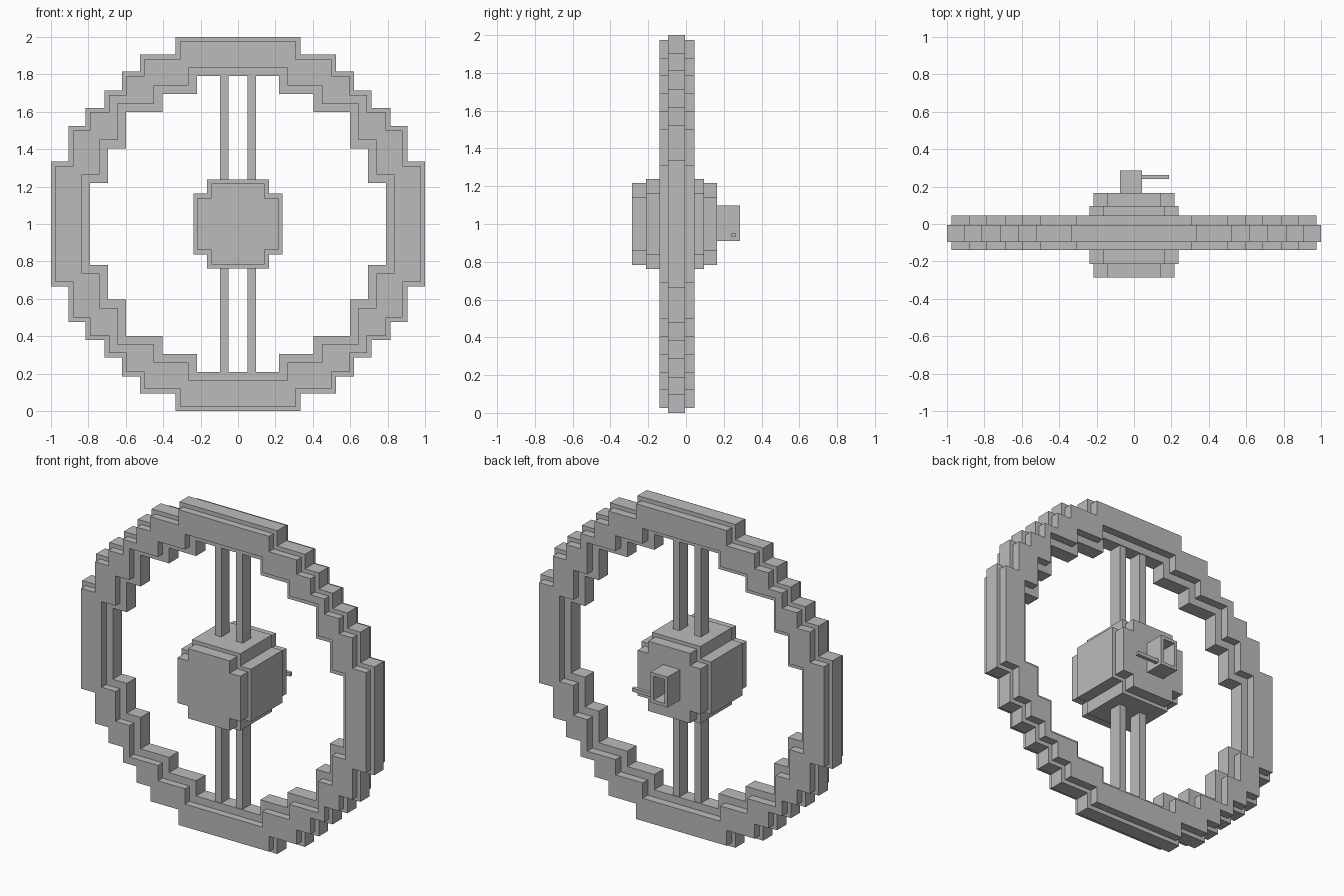
import bpy
import bmesh

cube = bpy.data.objects.get("Cube")
if cube:
    bpy.data.objects.remove(cube, do_unlink=True)

# One flat grey for everything
grey = bpy.data.materials.new("plain grey")
grey.use_nodes = True
colour = (0.5, 0.5, 0.5, 1)
grey.diffuse_color = colour
grey.node_tree.nodes["Principled BSDF"].inputs["Base Color"].default_value = colour

CENTRE_Z = 1.0


def stepped_loop(quadrant, offset=0.0):
    """Mirror a quarter outline (top to side) into a full closed loop."""
    q = [(x + offset, z + offset) for x, z in quadrant]
    return (q + [(x, -z) for x, z in reversed(q)]
            + [(-x, -z) for x, z in q] + [(-x, z) for x, z in reversed(q)])


def rect(x0, x1, z0, z1):
    return [(x0, z0), (x1, z0), (x1, z1), (x0, z1)]


def extrude(name, loops, y0, y1):
    """Fill flat loops (the second one is a hole) and extrude them along y."""
    bm = bmesh.new()
    edges = []
    for loop in loops:
        vs = [bm.verts.new((x, y0, CENTRE_Z + z)) for x, z in loop]
        edges += [bm.edges.new((a, b)) for a, b in zip(vs, vs[1:] + vs[:1])]
    if len(loops) == 1:
        bm.faces.new(vs)
    else:
        bmesh.ops.triangle_fill(bm, edges=edges, use_beauty=True, normal=(0, -1, 0))
    new = bmesh.ops.extrude_face_region(bm, geom=bm.faces[:], use_keep_orig=True)["geom"]
    bmesh.ops.translate(bm, verts=[v for v in new if isinstance(v, bmesh.types.BMVert)],
                        vec=(0, y1 - y0, 0))
    bmesh.ops.recalc_face_normals(bm, faces=bm.faces[:])
    mesh = bpy.data.meshes.new(name)
    bm.to_mesh(mesh)
    bm.free()
    mesh.materials.append(grey)
    obj = bpy.data.objects.new(name, mesh)
    bpy.context.collection.objects.link(obj)
    return obj


# Wheel rim: a wide core band and a narrower, deeper band through it
outer = [(0.335, 1.0), (0.335, 0.905), (0.525, 0.905), (0.525, 0.815), (0.62, 0.815),
         (0.62, 0.715), (0.715, 0.715), (0.715, 0.62), (0.815, 0.62), (0.815, 0.525),
         (0.905, 0.525), (0.905, 0.335), (1.0, 0.335)]
inner = [(0.22, 0.79), (0.22, 0.695), (0.405, 0.695), (0.405, 0.6), (0.6, 0.6),
         (0.6, 0.405), (0.695, 0.405), (0.695, 0.22), (0.79, 0.22)]
extrude("rim_core", [stepped_loop(outer), stepped_loop(inner)], -0.095, -0.005)
extrude("rim_sides", [stepped_loop(outer, -0.025), stepped_loop(inner, 0.045)], -0.14, 0.045)

# Hub: two nested notched blocks
hub = [(0.165, 0.238), (0.165, 0.162), (0.238, 0.162)]
extrude("hub_core", [stepped_loop(hub)], -0.213, 0.095)
extrude("hub_caps", [stepped_loop(hub, -0.022)], -0.285, 0.165)

# Two spokes above and two below the hub
for side, sx in (("left", 1), ("right", -1)):
    for place, sz in (("upper", 1), ("lower", -1)):
        xs = sorted((sx * 0.05, sx * 0.095))
        zs = sorted((sz * 0.238, sz * 0.79))
        extrude(f"{place}_{side}_spoke", [rect(*xs, *zs)], -0.09, -0.01)

# Hollow socket on the back with a thin peg out of its side
extrude("socket", [rect(-0.075, 0.042, -0.09, 0.098), rect(-0.055, 0.022, -0.07, 0.078)],
        0.165, 0.287)
extrude("peg", [rect(0.042, 0.187, -0.07, -0.048)], 0.24, 0.262)
